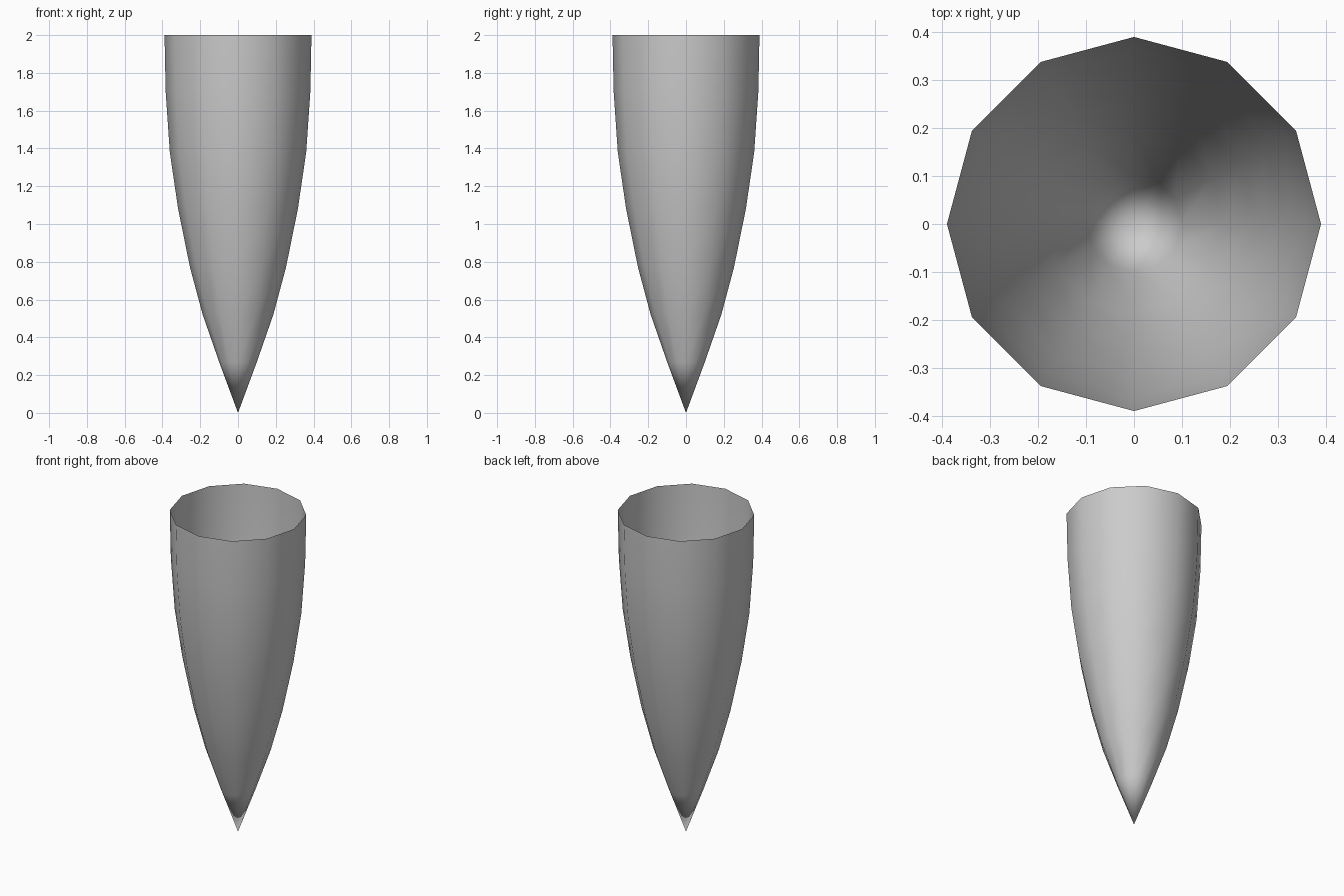
import bpy, bmesh
from math import cos, sin, pi

if "Cube" in bpy.data.objects:
    bpy.data.objects.remove(bpy.data.objects["Cube"])

SIDES = 12
# (height, radius) from above the tip to the open rim
PROFILE = [(0.27, 0.100), (0.52, 0.187), (0.77, 0.254), (1.08, 0.317),
           (1.38, 0.361), (1.70, 0.383), (2.00, 0.389)]

bm = bmesh.new()
tip = bm.verts.new((0, 0, 0))
rings = [[bm.verts.new((r * cos(2 * pi * i / SIDES), r * sin(2 * pi * i / SIDES), z))
          for i in range(SIDES)] for z, r in PROFILE]

# Pointed tip
for i in range(SIDES):
    bm.faces.new((tip, rings[0][(i + 1) % SIDES], rings[0][i]))

# Curved wall, left open at the top
for low, high in zip(rings, rings[1:]):
    for i in range(SIDES):
        j = (i + 1) % SIDES
        bm.faces.new((low[i], low[j], high[j], high[i]))

for f in bm.faces:
    f.smooth = True

mesh = bpy.data.meshes.new("pointed_shell")
bm.to_mesh(mesh)
bm.free()
shell = bpy.data.objects.new("pointed_shell", mesh)
bpy.context.collection.objects.link(shell)
